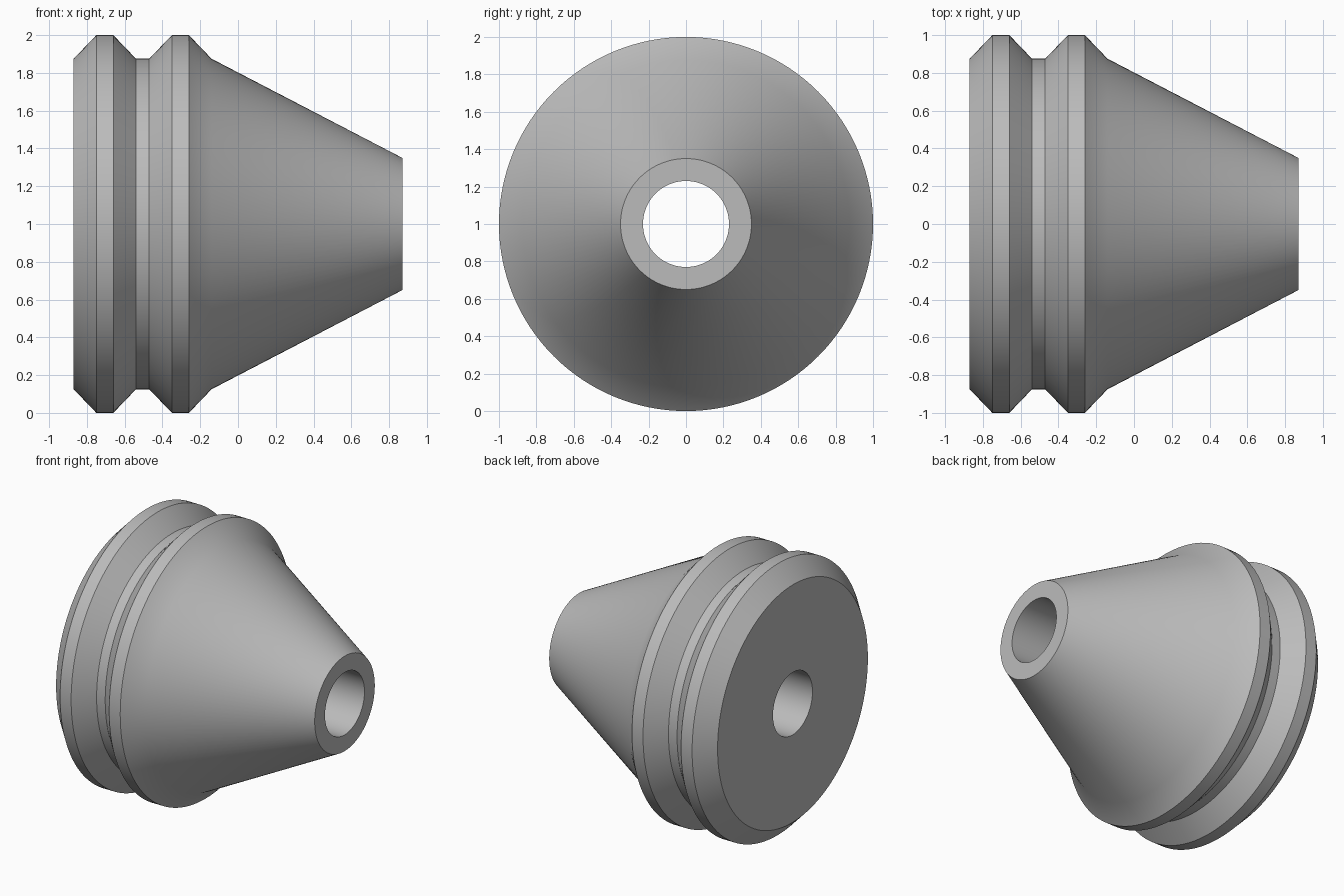
import bpy, bmesh, math
from mathutils import Vector

cube = bpy.data.objects.get("Cube")
if cube:
    bpy.data.objects.remove(cube, do_unlink=True)

SEGMENTS = 128
LENGTH = 0.87    # half length along x
RIM, GROOVE, NOSE, BORE = 1.0, 0.875, 0.35, 0.23

# Grey material
grey = bpy.data.materials.new("plain grey")
grey.use_nodes = True
colour = (0.5, 0.5, 0.5, 1)
grey.diffuse_color = colour
grey.node_tree.nodes["Principled BSDF"].inputs["Base Color"].default_value = colour

# Half section (x, radius): two bevelled flanges, a groove, a tapered nose and a through bore
profile = [
    (-LENGTH, BORE), (-LENGTH, GROOVE),
    (-0.75, RIM), (-0.66, RIM),
    (-0.54, GROOVE), (-0.47, GROOVE),
    (-0.35, RIM), (-0.26, RIM),
    (-0.14, GROOVE), (LENGTH, NOSE), (LENGTH, BORE),
]

# Revolve the closed section about the x axis
bm = bmesh.new()
verts = [bm.verts.new((x, 0, r)) for x, r in profile]
edges = [bm.edges.new((a, b)) for a, b in zip(verts, verts[1:] + verts[:1])]
bmesh.ops.spin(bm, geom=verts + edges, cent=(0, 0, 0), axis=(1, 0, 0),
               angle=math.tau, steps=SEGMENTS, use_merge=True)
bmesh.ops.remove_doubles(bm, verts=bm.verts, dist=0.0001)
bmesh.ops.translate(bm, verts=bm.verts, vec=Vector((0, 0, RIM)))
bmesh.ops.recalc_face_normals(bm, faces=bm.faces)
mesh = bpy.data.meshes.new("grooved_cone")
bm.to_mesh(mesh)
bm.free()
mesh.materials.append(grey)

cone = bpy.data.objects.new("grooved_cone", mesh)
bpy.context.collection.objects.link(cone)
bpy.ops.object.select_all(action="DESELECT")
cone.select_set(True)
bpy.context.view_layer.objects.active = cone
bpy.ops.object.shade_smooth_by_angle(angle=math.radians(30))
